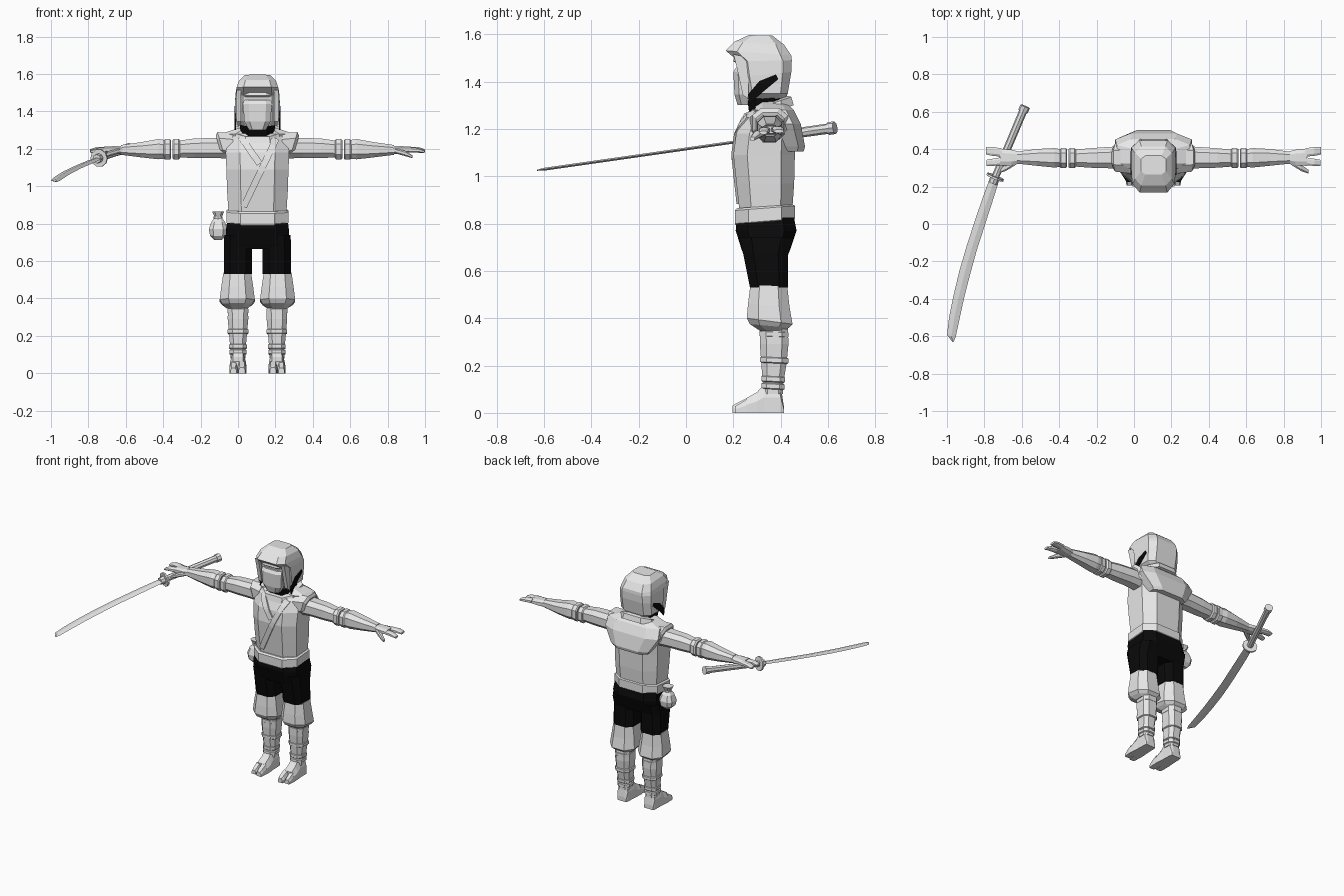
import bpy, bmesh, math
from mathutils import Vector
from mathutils.bvhtree import BVHTree

C = 0.104  # body centre line in x


def material(name, value):
    m = bpy.data.materials.new(name)
    m.diffuse_color = (value, value, value, 1)
    return m


GREY = material("cloth_grey", 0.8)
BLACK = material("black", 0.003)


def loft(name, rings, mat=GREY):
    """Skin a list of equal-length point rings, with capped ends."""
    bm = bmesh.new()
    vs = [[bm.verts.new(p) for p in r] for r in rings]
    n = len(vs[0])
    for a, b in zip(vs, vs[1:]):
        for i in range(n):
            j = (i + 1) % n
            bm.faces.new((a[i], a[j], b[j], b[i]))
    bm.faces.new(vs[0][::-1])
    bm.faces.new(vs[-1])
    bmesh.ops.recalc_face_normals(bm, faces=bm.faces)
    me = bpy.data.meshes.new(name)
    bm.to_mesh(me)
    bm.free()
    me.materials.append(mat)
    ob = bpy.data.objects.new(name, me)
    bpy.context.collection.objects.link(ob)
    return ob


def octo(a, b, k):
    """Chamfered rectangle of half sizes a, b."""
    return [(a, -k * b), (a, k * b), (k * a, b), (-k * a, b),
            (-a, k * b), (-a, -k * b), (-k * a, -b), (k * a, -b)]


def body(name, spec, mat=GREY, k=0.55, cx=C):
    """Upright part; spec rows: half width, front y, back y, front z, back z."""
    rings = []
    for hw, yf, yb, zf, zb in spec:
        ring = []
        for x, y in octo(hw, (yb - yf) / 2, k):
            y += (yf + yb) / 2
            ring.append((cx + x, y, zf + (zb - zf) * (y - yf) / (yb - yf)))
        rings.append(ring)
    return loft(name, rings, mat)


def limb(name, s, spec, k=0.5):
    """Sideways part; spec rows: distance from centre, y, z, half depth, half height."""
    return loft(name, [[(C + s * d, y + a, z + b) for a, b in octo(hy, hz, k)]
                       for d, y, z, hy, hz in spec])


def tube(name, p0, p1, r0, r1, n=8):
    p0, p1 = Vector(p0), Vector(p1)
    q = (p1 - p0).to_track_quat('Z', 'Y')
    return loft(name, [[p + q @ Vector((r * math.cos(t), r * math.sin(t), 0))
                        for t in [2 * math.pi * i / n for i in range(n)]]
                       for p, r in ((p0, r0), (p1, r1))])


# Torso, belt and shorts
torso = body("tunic", [
    (.150, .225, .450, .79, .81), (.155, .225, .450, .86, .87),
    (.162, .213, .457, .97, .97), (.166, .200, .460, 1.09, 1.09),
    (.170, .212, .462, 1.18, 1.18), (.155, .245, .460, 1.25, 1.25),
    (.100, .300, .430, 1.30, 1.31)])
body("belt", [(.158, .212, .455, .79, .815), (.166, .206, .460, .80, .82),
              (.166, .206, .460, .855, .875), (.156, .216, .452, .865, .88)])
body("shorts_hips", [(.160, .215, .455, .82, .83), (.168, .210, .467, .77, .77),
                     (.172, .235, .440, .69, .69), (.170, .245, .430, .665, .665)], BLACK, .6)

# Back yoke and collar
body("back_yoke", [(.130, .36, .497, 1.105, 1.105), (.145, .36, .503, 1.125, 1.125),
                   (.205, .32, .485, 1.22, 1.22), (.195, .29, .455, 1.28, 1.28),
                   (.090, .30, .420, 1.315, 1.315)], k=.6)
body("collar", [(.125, .235, .455, 1.23, 1.30), (.115, .245, .445, 1.265, 1.335),
                (.085, .275, .425, 1.27, 1.34)])
body("neck", [(.085, .27, .41, 1.24, 1.30), (.100, .255, .40, 1.36, 1.38)], BLACK)

# Hood with a forward brim, and the face mask
body("hood", [
    (.085, .270, .420, 1.315, 1.33), (.117, .250, .430, 1.35, 1.35),
    (.120, .232, .445, 1.42, 1.44), (.118, .222, .447, 1.485, 1.49),
    (.112, .168, .445, 1.53, 1.51), (.098, .205, .415, 1.568, 1.555),
    (.066, .265, .365, 1.596, 1.594)], k=.66)
body("face_mask", [(.045, .218, .30, 1.300, 1.30), (.070, .205, .30, 1.345, 1.345),
                   (.077, .200, .30, 1.440, 1.44), (.072, .212, .30, 1.460, 1.46)], k=.6)
body("brow_band", [(.075, .212, .30, 1.478, 1.478), (.077, .200, .30, 1.486, 1.486),
                   (.075, .205, .30, 1.505, 1.505)], k=.6)
for s in (-1, 1):
    # Dark side openings of the hood, and its raised rim beside the face
    wedge = [(.262, 1.345), (.31, 1.402), (.38, 1.430), (.39, 1.410), (.30, 1.335), (.268, 1.30)]
    loft("hood_side_opening", [[(C + s * x, y, z) for y, z in wedge] for x in (.115, .1225)], BLACK)
    rim = [(.200, 1.515), (.212, 1.47), (.240, 1.345), (.262, 1.325), (.270, 1.50)]
    loft("hood_rim", [[(C + s * x, y, z) for y, z in rim] for x in (.088, .113)])

# Crossed lapels laid on the tunic front
bm = bmesh.new()
bm.from_mesh(torso.data)
tree = BVHTree.FromBMesh(bm)


def lapel(name, a, b, w):
    a, b = Vector(a), Vector(b)
    side = Vector((-(b - a).y, (b - a).x)).normalized() * w / 2
    rings = []
    for i in range(11):
        p = a.lerp(b, i / 10)
        pts = []
        for q in (p + side, p - side):
            hit = tree.ray_cast(Vector((q.x, -1, q.y)), Vector((0, 1, 0)))[0]
            pts.append(hit if hit else Vector((q.x, .24, q.y)))
        off = Vector((0, .009, 0))
        rings.append([pts[0] - off, pts[1] - off, pts[1] + off, pts[0] + off])
    loft(name, rings)


lapel("under_lapel", (.015, 1.265), (.115, 1.12), .035)
lapel("over_lapel", (.205, 1.255), (.03, .89), .035)
bm.free()

for s in (-1, 1):
    # Sleeve cap and arm
    loft("shoulder_cap", [[(C + s * (d + t * b), .355 + a, z + b) for a, b in octo(hy, hz, .5)]
                          for d, z, hy, hz, t in ((.13, 1.215, .085, .07, 0),
                                                  (.195, 1.225, .075, .064, .3),
                                                  (.208, 1.220, .060, .05, .3))])
    limb("upper_arm", s, [(.15, .355, 1.205, .062, .058), (.24, .355, 1.205, .057, .053),
                          (.34, .353, 1.203, .052, .052), (.43, .352, 1.198, .044, .044)])
    for d in (.415, .462):
        limb("elbow_band", s, [(d, .352, 1.197, .047, .048), (d + .006, .352, 1.197, .053, .055),
                               (d + .032, .352, 1.197, .053, .055), (d + .04, .352, 1.197, .047, .048)])
    limb("forearm", s, [(.48, .352, 1.197, .045, .048), (.53, .354, 1.198, .052, .054),
                        (.62, .356, 1.195, .045, .041), (.73, .355, 1.194, .032, .026)])
    # Hand: palm, two finger groups, thumb
    limb("palm", s, [(.71, .355, 1.194, .030, .022), (.76, .355, 1.194, .042, .021),
                     (.82, .357, 1.196, .046, .015)])
    limb("back_fingers", s, [(.81, .382, 1.197, .022, .014), (.86, .388, 1.197, .024, .013),
                             (.896, .392, 1.190, .020, .007)])
    limb("front_fingers", s, [(.81, .335, 1.194, .022, .014), (.86, .330, 1.192, .019, .013),
                              (.893, .327, 1.184, .016, .007)])
    limb("thumb", s, [(.735, .335, 1.190, .018, .014), (.79, .300, 1.175, .017, .014),
                      (.828, .280, 1.158, .010, .008)])

    # Leg: shorts, baggy knee, wrapped shin
    lx = C + s * .104
    body("shorts_leg", [(.073, .225, .455, .74, .74), (.076, .242, .432, .67, .67),
                        (.076, .270, .430, .53, .53)], BLACK, cx=lx)
    body("baggy_knee", [(.074, .272, .428, .54, .535), (.086, .262, .437, .46, .45),
                        (.094, .257, .450, .40, .375), (.080, .270, .435, .375, .36),
                        (.055, .315, .420, .345, .35)], k=.5, cx=lx + s * .004)
    body("shin", [(.054, .312, .430, .37, .37), (.055, .312, .433, .29, .29),
                  (.048, .318, .425, .21, .21), (.040, .325, .410, .12, .12),
                  (.040, .325, .410, .08, .08)], cx=lx)
    for z, hw, yf, yb in ((.335, .056, .31, .433), (.225, .055, .313, .433),
                          (.145, .047, .318, .419), (.115, .046, .318, .417)):
        body("shin_wrap", [(hw - .006, yf + .006, yb - .006, z + .013, z + .008),
                           (hw, yf, yb, z + .009, z + .004), (hw, yf, yb, z - .009, z - .014),
                           (hw - .006, yf + .006, yb - .006, z - .013, z - .018)], cx=lx)
    # Split-toe shoe
    def shoe(name, x0, rows):
        loft(name, [[(x0 - w, y, 0), (x0 + w, y, 0), (x0 + w, y, h * .55),
                     (x0 + w * .6, y, h), (x0 - w * .6, y, h), (x0 - w, y, h * .55)]
                    for y, w, h in rows])
    shoe("shoe", lx, [(.255, .046, .062), (.30, .044, .088), (.33, .041, .12),
                      (.40, .039, .12), (.413, .034, .03)])
    shoe("big_toe", lx - s * .021, [(.197, .017, .030), (.215, .022, .042), (.26, .023, .064)])
    shoe("outer_toes", lx + s * .024, [(.207, .016, .028), (.225, .020, .038), (.26, .021, .060)])

# Belt pouch
body("pouch", [(.020, .330, .372, .712, .712), (.043, .308, .394, .735, .735),
               (.050, .302, .400, .770, .770), (.036, .316, .386, .810, .810),
               (.018, .334, .368, .832, .832), (.032, .320, .382, .865, .865)], cx=-.106)
tube("pouch_tie", (-.106, .351, .826), (-.106, .351, .838), .024, .024)


# Curved sword held level in the right hand
def sword_z(y):
    return 1.115 + .143 * y


def on_sword(x, y):
    return Vector((x, y, sword_z(y)))


guard, end = on_sword(-.742, .25), on_sword(-.585, .622)
axis = (end - guard).normalized()
tube("sword_handle", guard, end, .020, .022)
tube("sword_pommel", end - axis * .022, end + axis * .008, .027, .027)
tube("sword_guard", guard - axis * .006, guard + axis * .006, .048, .048, 10)
tube("sword_collar", guard - axis * .035, guard, .024, .026)
blade = []
for x, y, w in ((-.742, .25, .024), (-.783, .13, .027), (-.826, 0, .028), (-.868, -.13, .028),
                (-.905, -.26, .029), (-.937, -.39, .028), (-.962, -.51, .027), (-.977, -.60, .023)):
    e = Vector((w, -w * .3, -w * .04))
    p, up = on_sword(x, y), Vector((0, 0, .006))
    blade.append([p - e, p + up, p + e, p - up])
tip = on_sword(-.968, -.63)
blade.append([tip + Vector(v) for v in ((-.003, 0, 0), (0, 0, .002), (.003, 0, 0), (0, 0, -.002))])
loft("sword_blade", blade)
